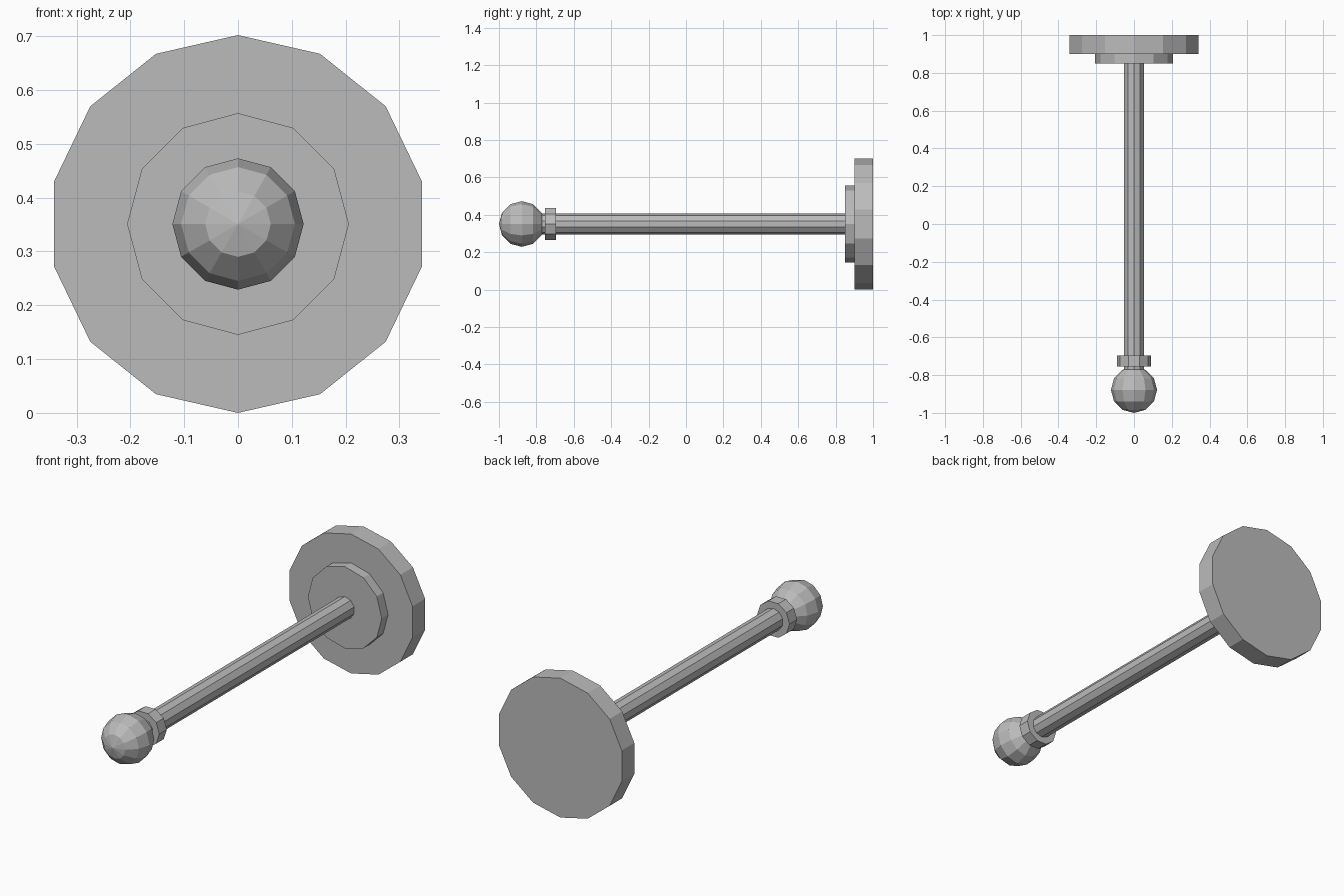
import bpy
import math
from mathutils import Matrix

cube = bpy.data.objects.get("Cube")
if cube:
    bpy.data.objects.remove(cube, do_unlink=True)

AXIS_Z = 0.351

grey = bpy.data.materials.new("plain grey")
grey.use_nodes = True
colour = (0.5, 0.5, 0.5, 1)
grey.diffuse_color = colour
grey.node_tree.nodes["Principled BSDF"].inputs["Base Color"].default_value = colour


def finish(name, turn=0.0):
    """Spin the new primitive about its axis, lay it along y and bake that in."""
    obj = bpy.context.object
    obj.name = name
    obj.data.transform(Matrix.Rotation(math.pi / 2, 4, "X") @ Matrix.Rotation(turn, 4, "Z"))
    obj.data.materials.append(grey)
    bpy.ops.object.shade_flat()
    return obj


def disc(name, radius, sides, y0, y1, turn=0.0):
    bpy.ops.mesh.primitive_cylinder_add(
        vertices=sides, radius=radius, depth=y1 - y0,
        location=(0, (y0 + y1) / 2, AXIS_Z))
    return finish(name, turn)


# Wall plate and its raised collar
disc("wall_plate", 0.351, 14, 0.9, 1.0)
disc("plate_collar", 0.206, 12, 0.85, 0.9)

# Rod from the collar into the knob
disc("rod", 0.055, 10, -0.8, 0.85)

# Ring behind the knob, with corners at its sides
disc("end_ring", 0.09, 10, -0.755, -0.695, math.pi / 2)

# Faceted ball knob with its pole facing forward
bpy.ops.mesh.primitive_uv_sphere_add(
    segments=12, ring_count=6, radius=0.122, location=(0, -0.878, AXIS_Z))
finish("ball_knob")
